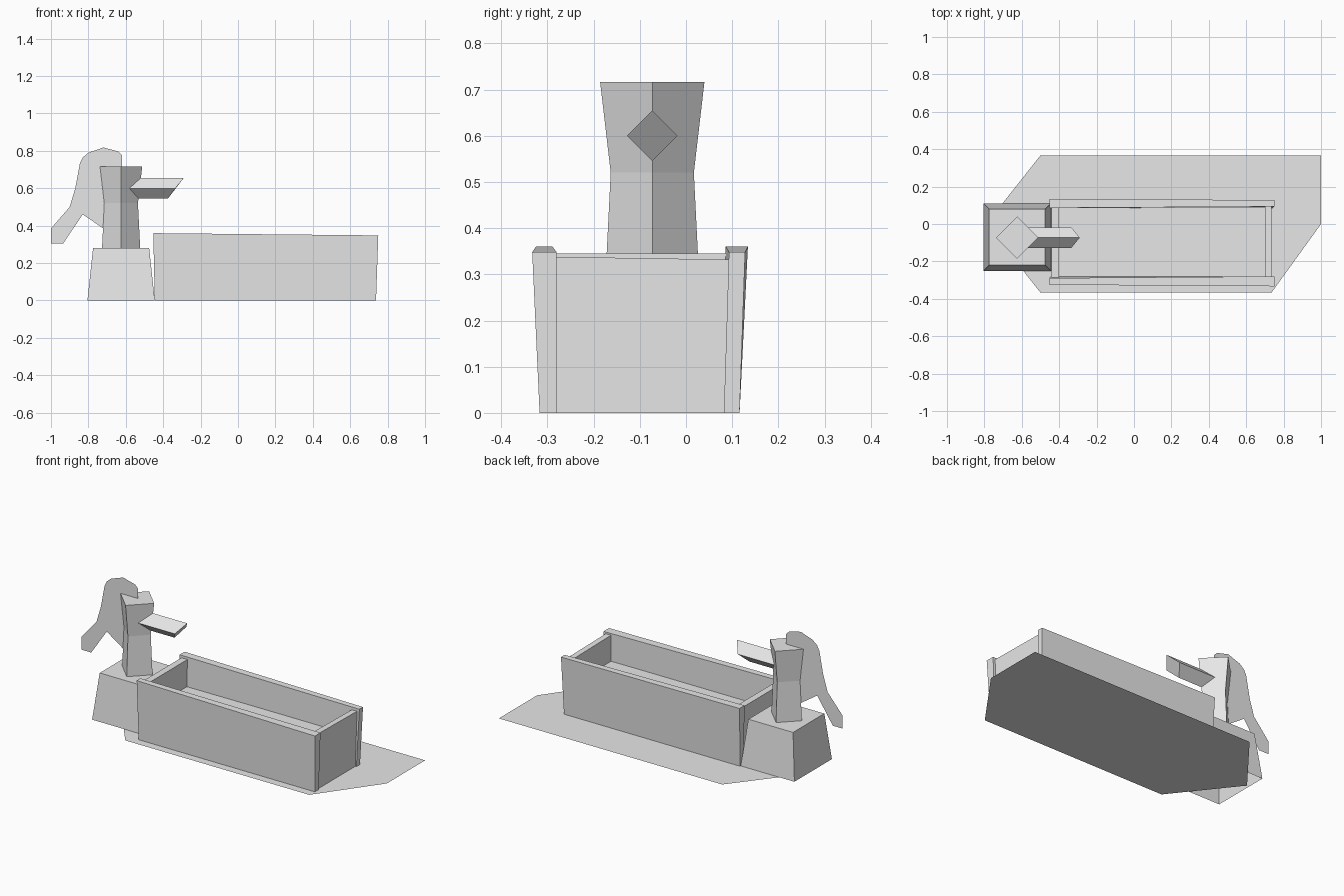
import bpy, bmesh

if "Cube" in bpy.data.objects:
    bpy.data.objects.remove(bpy.data.objects["Cube"])

grey = bpy.data.materials.new("weathered grey")
grey.diffuse_color = (0.8, 0.8, 0.8, 1)
grey.use_nodes = True
grey.node_tree.nodes["Principled BSDF"].inputs["Base Color"].default_value = grey.diffuse_color


def make(name, verts, faces):
    """Create a flat shaded mesh object with outward normals."""
    mesh = bpy.data.meshes.new(name)
    mesh.from_pydata(verts, [], faces)
    bm = bmesh.new()
    bm.from_mesh(mesh)
    if len(faces) > 1:
        bmesh.ops.recalc_face_normals(bm, faces=bm.faces)
    bm.to_mesh(mesh)
    bm.free()
    mesh.materials.append(grey)
    obj = bpy.data.objects.new(name, mesh)
    bpy.context.collection.objects.link(obj)
    return obj


def loft(name, rings, start_cap=False, end_cap=True):
    """Join rings of equal point count into a tube, with optional caps."""
    n = len(rings[0])
    verts = [p for ring in rings for p in ring]
    faces = []
    for r in range(len(rings) - 1):
        for i in range(n):
            j = (i + 1) % n
            faces.append((r * n + i, r * n + j, (r + 1) * n + j, (r + 1) * n + i))
    if start_cap:
        faces.append(tuple(reversed(range(n))))
    if end_cap:
        faces.append(tuple(range((len(rings) - 1) * n, len(rings) * n)))
    return make(name, verts, faces)


def rect(x0, x1, y0, y1, z):
    return [(x0, y0, z), (x1, y0, z), (x1, y1, z), (x0, y1, z)]


# Ground patch under the trough
outline = [(-0.79, 0.0), (-0.5, -0.367), (0.735, -0.367),
           (1.0, 0.0), (1.0, 0.367), (-0.5, 0.367)]
make("ground_patch", [(x, y, 0) for x, y in outline], [tuple(range(6))])

# Tapered pump base, open underneath
loft("pump_base", [rect(-0.805, -0.445, -0.25, 0.11, 0),
                   rect(-0.775, -0.475, -0.22, 0.08, 0.28)])

# Waisted post with a diamond section
PX, PY = -0.625, -0.073
loft("pump_post", [[(PX - r, PY, z), (PX, PY - r, z), (PX + r, PY, z), (PX, PY + r, z)]
                   for r, z in ((0.102, 0.28), (0.09, 0.52), (0.113, 0.717))])

# Spout with a diamond section and a slanted mouth
s = 0.055
loft("spout", [[(x + dx * k, PY + dy, 0.6 + dz)
                for dx, dy, dz in ((0.045, 0, s), (0, s, 0), (-0.04, 0, -s), (0, -s, 0))]
               for x, k in ((-0.6, 0), (-0.335, 1))])

# Flat curved handle
profile = [(-1.0, 0.305), (-0.935, 0.305), (-0.83, 0.46), (-0.69, 0.365),
           (-0.62, 0.6), (-0.62, 0.775), (-0.64, 0.797), (-0.72, 0.818),
           (-0.80, 0.79), (-0.83, 0.765), (-0.845, 0.735), (-0.87, 0.60),
           (-0.90, 0.50), (-1.0, 0.385)]
make("handle", [(x, PY, z) for x, z in profile], [tuple(range(len(profile)))])

# Long trough walls leaning outward, slightly uneven at the top
loft("front_wall", [rect(-0.445, 0.738, -0.317, -0.28, 0),
                    [(-0.453, -0.325, 0.36), (0.75, -0.333, 0.348),
                     (0.75, -0.28, 0.348), (-0.453, -0.289, 0.36)]])
loft("back_wall", [rect(-0.445, 0.738, 0.082, 0.116, 0),
                   [(-0.453, 0.086, 0.36), (0.75, 0.093, 0.348),
                    (0.75, 0.128, 0.348), (-0.453, 0.134, 0.36)]])

# End walls set between the long walls
loft("right_end_wall", [rect(0.70, 0.73, -0.285, 0.088, 0),
                        [(0.70, -0.285, 0.338), (0.735, -0.285, 0.338),
                         (0.735, 0.095, 0.332), (0.70, 0.095, 0.332)]])
loft("left_end_wall", [rect(-0.44, -0.405, -0.285, 0.088, 0),
                       rect(-0.44, -0.40, -0.287, 0.09, 0.345)])

# Water surface inside the trough
make("water_surface", rect(-0.405, 0.70, -0.282, 0.087, 0.18), [(0, 1, 2, 3)])
